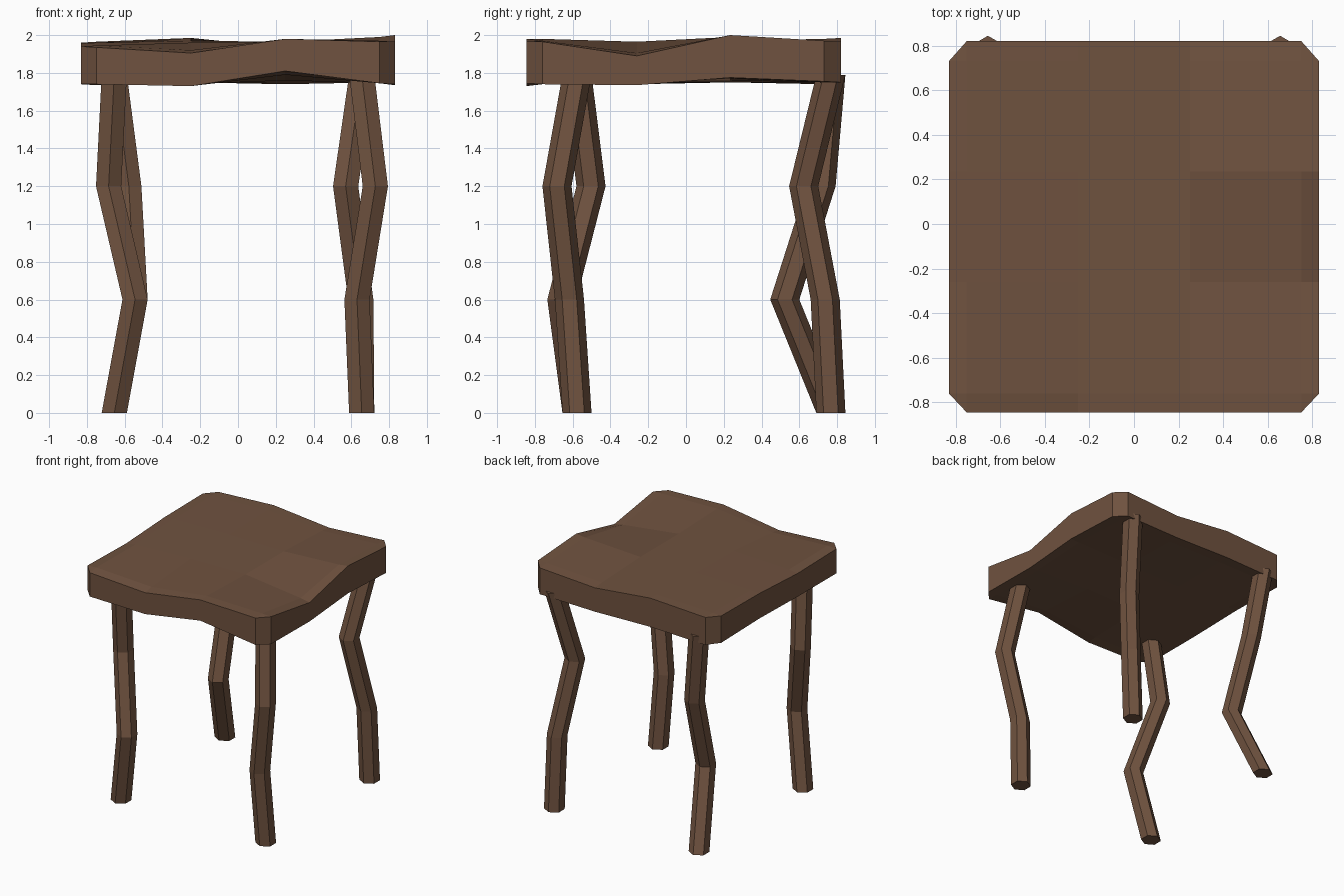
import bpy, bmesh, math

if "Cube" in bpy.data.objects:
    bpy.data.objects.remove(bpy.data.objects["Cube"])

wood = bpy.data.materials.new("brown_wood")
wood.diffuse_color = (0.16, 0.085, 0.05, 1)
wood.use_nodes = True
wood.node_tree.nodes["Principled BSDF"].inputs["Base Color"].default_value = wood.diffuse_color


def finish(bm, name):
    bmesh.ops.recalc_face_normals(bm, faces=bm.faces)
    mesh = bpy.data.meshes.new(name)
    bm.to_mesh(mesh)
    bm.free()
    mesh.materials.append(wood)
    bpy.context.collection.objects.link(bpy.data.objects.new(name, mesh))


# Seat: warped grid slab with clipped corners (0 = clipped corner)
XS = [-0.83, -0.75, -0.25, 0.25, 0.75, 0.83]
YS = [-0.845, -0.76, -0.26, 0.235, 0.73, 0.82]
TOP = [[0, 1.935, 1.905, 1.98, 1.965, 0],
       [1.94, 1.945, 1.92, 1.98, 1.97, 1.965],
       [1.93, 1.94, 1.96, 1.965, 1.905, 1.89],
       [1.955, 1.96, 1.97, 1.965, 1.99, 2.0],
       [1.96, 1.965, 1.98, 1.945, 1.97, 1.97],
       [0, 1.96, 1.985, 1.935, 1.965, 0]]
BOTTOM = [[0, 1.74, 1.73, 1.81, 1.745, 0],
          [1.74, 1.74, 1.74, 1.79, 1.745, 1.74],
          [1.74, 1.745, 1.75, 1.76, 1.745, 1.735],
          [1.75, 1.75, 1.75, 1.76, 1.77, 1.775],
          [1.74, 1.745, 1.75, 1.75, 1.75, 1.755],
          [0, 1.735, 1.75, 1.74, 1.75, 0]]


def sheet(bm, heights):
    v = {(i, j): bm.verts.new((XS[i], YS[j], heights[j][i]))
         for j in range(6) for i in range(6) if heights[j][i]}
    for j in range(5):
        for i in range(5):
            ring = [(i, j), (i + 1, j), (i + 1, j + 1), (i, j + 1)]
            bm.faces.new([v[k] for k in ring if k in v])
    return v


bm = bmesh.new()
upper, lower = sheet(bm, TOP), sheet(bm, BOTTOM)
rim = ([(i, 0) for i in range(1, 5)] + [(5, j) for j in range(1, 5)]
       + [(i, 5) for i in range(4, 0, -1)] + [(0, j) for j in range(4, 0, -1)])
for a, b in zip(rim, rim[1:] + rim[:1]):
    bm.faces.new((lower[a], lower[b], upper[b], upper[a]))
finish(bm, "seat")


# Legs: crooked six-sided posts, one ring per path point
def leg(name, path):
    bm = bmesh.new()
    rings = []
    for (x, y), z in zip(path, (0, 0.6, 1.2, 1.79)):
        angles = [math.radians(30 + 60 * k) for k in range(6)]
        rings.append([bm.verts.new((x + 0.077 * math.cos(t), y + 0.077 * math.sin(t), z))
                      for t in angles])
    for r, s in zip(rings, rings[1:]):
        for k in range(6):
            n = (k + 1) % 6
            bm.faces.new((r[k], r[n], s[n], s[k]))
    bm.faces.new(rings[0])
    bm.faces.new(rings[-1])
    finish(bm, name)


F, B = -0.577, 0.767
leg("front_left_leg", [(-0.655, F), (-0.545, -0.657), (-0.685, -0.503), (-0.655, F)])
leg("front_right_leg", [(0.655, F), (0.63, -0.617), (0.727, -0.683), (0.655, F)])
leg("back_left_leg", [(-0.655, B), (-0.545, 0.523), (-0.578, 0.715), (-0.655, B)])
leg("back_right_leg", [(0.655, B), (0.65, 0.737), (0.57, 0.623), (0.655, B)])
